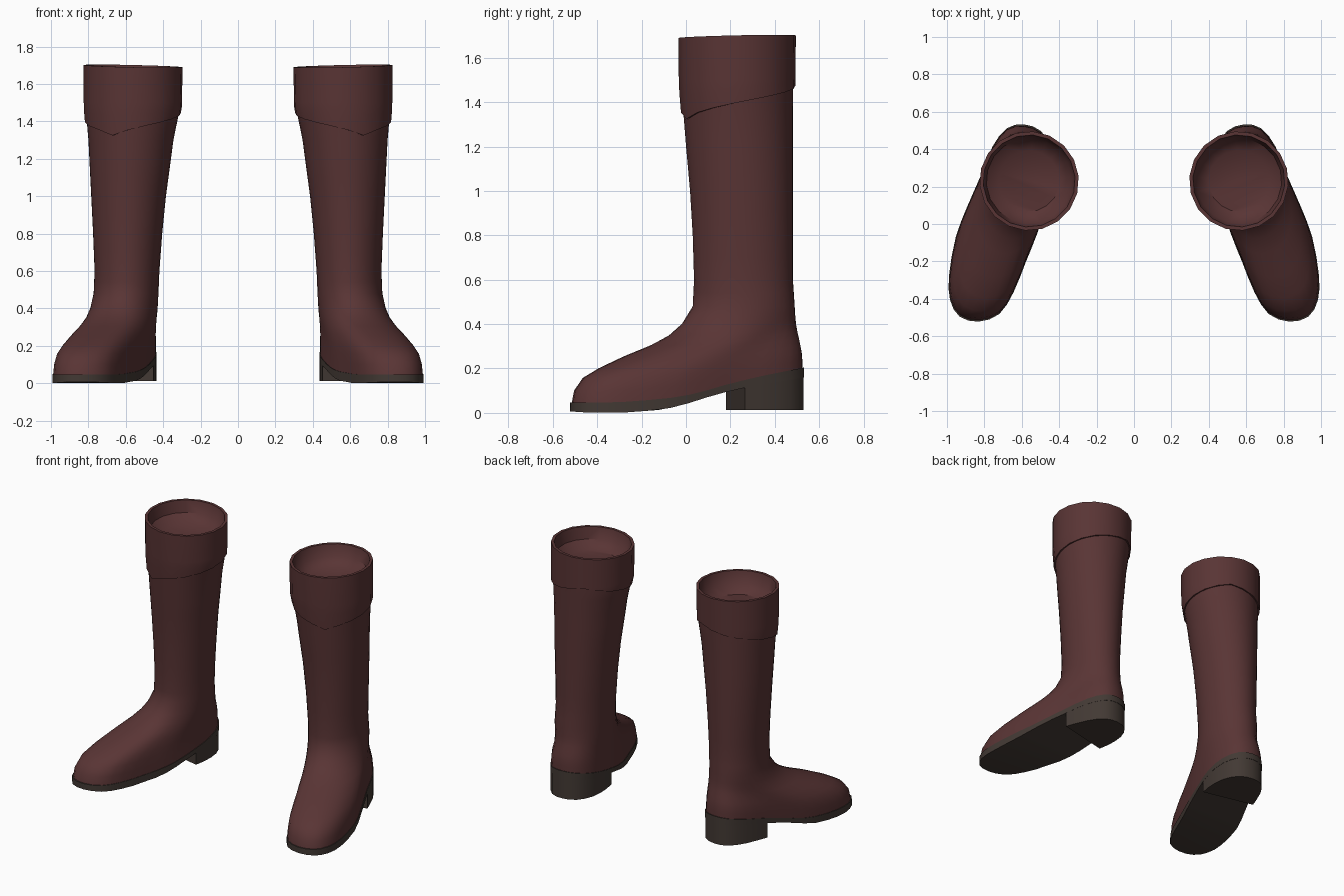
import bpy, bmesh, math
from mathutils import Vector

if "Cube" in bpy.data.objects:
    bpy.data.objects.remove(bpy.data.objects["Cube"])

N = 36
TURN = math.radians(13)                       # feet point slightly outward
AXIS = Vector((math.sin(TURN), -math.cos(TURN), 0))

# Half of the pair: sole outline seen from above, from toe round the outer side
OUTLINE = [(.83, -.515), (.93, -.488), (.98, -.40), (.985, -.27), (.95, -.07), (.89, .09),
           (.82, .25), (.755, .41), (.68, .505), (.59, .525), (.50, .49), (.447, .39),
           (.442, .25), (.475, .10), (.52, -.05), (.58, -.20), (.645, -.36), (.72, -.475)]
# Leg profile: z, x min, x max, y min, y max
LEG = [(.48, .425, .772, .03, .49), (.60, .42, .767, .036, .482), (.80, .405, .775, .03, .482),
       (1.0, .385, .785, .018, .482), (1.2, .358, .795, 0, .482), (1.3, .345, .80, -.008, .482),
       (1.47, .31, .815, -.022, .483), (1.75, .305, .815, -.025, .485)]
# Side profile of the foot: inward fraction, height fraction
FOOT = [(0, 0), (.02, .13), (.09, .26), (.22, .36), (.42, .48), (.65, .60), (.80, .70), (.91, .82)]
# Sole curve: y, underside of the upper, underside of the sole
SOLE = [(-.6, .045, .012), (-.45, .043, .002), (-.3, .045, 0), (-.1, .06, .015), (0, .075, .04),
        (.1, .10, .072), (.2, .13, .10), (.35, .165, .13), (.6, .215, .17)]


def lookup(table, v):
    for a, b in zip(table, table[1:]):
        if v <= b[0]:
            break
    t = max(0, min(1, (v - a[0]) / (b[0] - a[0])))
    return [p + (q - p) * t for p, q in zip(a[1:], b[1:])]


def outline(scale):
    """Smooth closed curve through the outline points, scaled about its middle."""
    pts = [Vector(p) for p in OUTLINE]
    c, n, out = Vector((.715, 0)), len(pts), []
    for i in range(n):
        a, b, d, e = (pts[(i + k) % n] for k in (-1, 0, 1, 2))
        out += [b, (9 * (b + d) - a - e) / 16]
    return [c + (p - c) * scale for p in out]


def leg_point(z, ang, grow=0):
    x0, x1, y0, y1 = lookup(LEG, z)
    return Vector(((x0 + x1) / 2 + ((x1 - x0) / 2 + grow) * math.sin(ang),
                   (y0 + y1) / 2 - ((y1 - y0) / 2 + grow) * math.cos(ang), z))


def loft(rings, cap_first=False, cap_last=False):
    bm = bmesh.new()
    vs = [[bm.verts.new(p) for p in r] for r in rings]
    n = len(vs[0])
    for a, b in zip(vs, vs[1:]):
        for i in range(n):
            j = (i + 1) % n
            bm.faces.new((a[i], a[j], b[j], b[i]))
    for use, r in ((cap_first, vs[0]), (cap_last, vs[-1])):
        if use:                               # ladder of quads across the ring
            for i in range(n // 2):
                f = [r[i], r[i + 1], r[(n - i - 1) % n], r[(n - i) % n]]
                bm.faces.new(list(dict.fromkeys(f)))
    bmesh.ops.recalc_face_normals(bm, faces=bm.faces)
    return bm


def finish(name, bm, mat, angle=35):
    me = bpy.data.meshes.new(name)
    bm.to_mesh(me)
    bm.free()
    me.materials.append(mat)
    ob = bpy.data.objects.new(name, me)
    bpy.context.collection.objects.link(ob)
    bpy.ops.object.select_all(action='DESELECT')
    ob.select_set(True)
    bpy.context.view_layer.objects.active = ob
    bpy.ops.object.shade_smooth_by_angle(angle=math.radians(angle))
    mir = ob.modifiers.new("other_boot", 'MIRROR')
    mir.use_mirror_merge = False
    return ob


def material(name, rgb):
    m = bpy.data.materials.new(name)
    m.diffuse_color = (*rgb, 1)
    m.use_nodes = True
    m.node_tree.nodes["Principled BSDF"].inputs["Base Color"].default_value = m.diffuse_color
    return m


leather = material("dark red leather", (.1, .035, .035))
rubber = material("dark brown sole", (.055, .041, .034))

# Foot and leg: contours from the sole outline up to the ankle, then leg rings
angles = [TURN + 2 * math.pi * i / N for i in range(N)]
base = [Vector((p.x, p.y, lookup(SOLE, p.y)[0])) for p in outline(1)]
ankle = [leg_point(.48, a) for a in angles]
rings = []
for f, h in FOOT:
    rings.append([Vector((b.x + (k.x - b.x) * f, b.y + (k.y - b.y) * f, b.z + (k.z - b.z) * h))
                  for b, k in zip(base, ankle)])
for z in (.48, .54, .6, .7, .8, .9, 1.0, 1.1, 1.2, 1.3, 1.4, 1.47, 1.52):
    rings.append([leg_point(z, a) for a in angles])
finish("boot_upper", loft(rings), leather, 60)

# Cuff: pointed lower edge at the front, rolled rim and shallow closed inside
M, POINT = 18, math.radians(24.5)
cuff = [[] for _ in range(8)]
for i in range(M):
    t = 2 * math.pi * i / M
    a = POINT + t
    low = 1.325 + .165 * (min(t, 2 * math.pi - t) / math.pi) ** .8
    top = 1.695 - .006 * math.cos(a) + .006 * math.sin(a)
    rows = [(low, -.005), (low, .011), (low + (1.5 - low) * .6, .011), (1.5, .011),
            (top, .011), (top, -.008), (top - .08, -.025), (top - .13, -.09)]
    for ring, (z, g) in zip(cuff, rows):
        ring.append(leg_point(z, a, g))
finish("cuff", loft(cuff, cap_last=True), leather, 40)

# Sole: thin curved plate just wider than the upper
edge = outline(1.014)
finish("sole", loft([[(p.x, p.y, lookup(SOLE, p.y)[0] + .003) for p in edge],
                     [(p.x, p.y, lookup(SOLE, p.y)[1]) for p in edge]], True, True), rubber)

# Heel block: the rear of the outline taken down to the ground, cut square to the foot
edge = outline(1.01)
bm = loft([[(p.x, p.y, lookup(SOLE, p.y)[0]) for p in edge],
           [(p.x, p.y, .012) for p in edge]], True, True)
cut = bmesh.ops.bisect_plane(bm, geom=bm.verts[:] + bm.edges[:] + bm.faces[:],
                             plane_co=(.6, .215, 0), plane_no=AXIS, clear_outer=True)
bmesh.ops.holes_fill(bm, edges=[e for e in bm.edges if e.is_boundary], sides=0)
bmesh.ops.recalc_face_normals(bm, faces=bm.faces)
finish("heel", bm, rubber)
